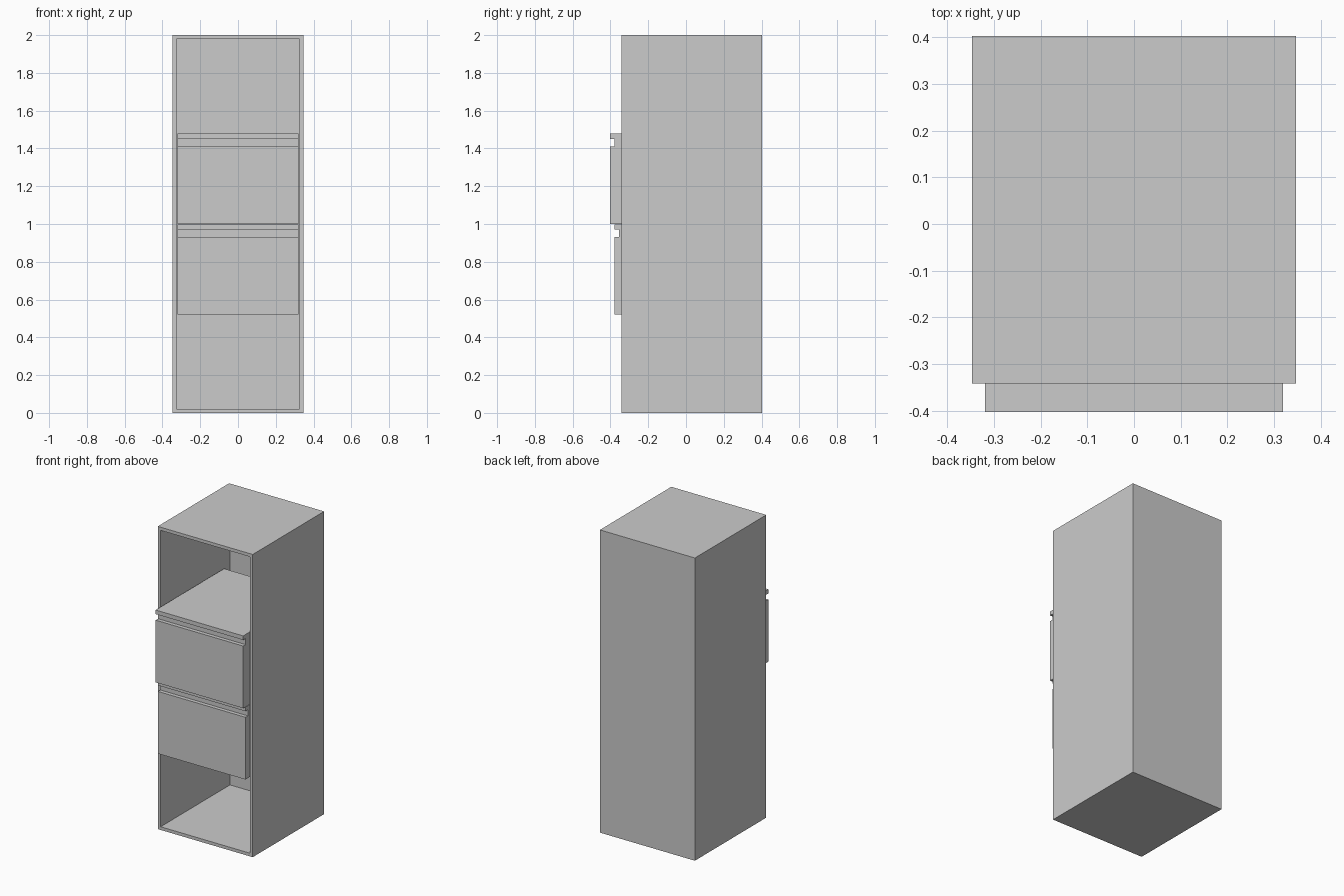
import bpy, bmesh

if "Cube" in bpy.data.objects:
    bpy.data.objects.remove(bpy.data.objects["Cube"])

HALF_W, FRONT, BACK, HEIGHT = 0.347, -0.342, 0.403, 2.0
WALL = 0.021


def extrude_profile(name, profile, half_width):
    """Extrude a closed (y, z) profile symmetrically along x."""
    bm = bmesh.new()
    face = bm.faces.new([bm.verts.new((-half_width, y, z)) for y, z in profile])
    geom = bmesh.ops.extrude_face_region(bm, geom=[face])["geom"]
    verts = [g for g in geom if isinstance(g, bmesh.types.BMVert)]
    bmesh.ops.translate(bm, verts=verts, vec=(2 * half_width, 0, 0))
    bmesh.ops.recalc_face_normals(bm, faces=bm.faces)
    mesh = bpy.data.meshes.new(name)
    bm.to_mesh(mesh)
    bm.free()
    obj = bpy.data.objects.new(name, mesh)
    bpy.context.collection.objects.link(obj)
    return obj


# Cabinet shell: box with its front face inset and pushed inward
cabinet = extrude_profile("cabinet", [(FRONT, 0), (BACK, 0), (BACK, HEIGHT), (FRONT, HEIGHT)], HALF_W)
bm = bmesh.new()
bm.from_mesh(cabinet.data)
front = min(bm.faces, key=lambda f: f.calc_center_median().y)
bmesh.ops.inset_region(bm, faces=[front], thickness=WALL, use_even_offset=True)
geom = bmesh.ops.extrude_face_region(bm, geom=[front])["geom"]
inner = [g for g in geom if isinstance(g, bmesh.types.BMVert)]
bmesh.ops.translate(bm, verts=inner, vec=(0, BACK - FRONT - WALL, 0))
if front.is_valid:
    bmesh.ops.delete(bm, geom=[front], context='FACES')
bmesh.ops.recalc_face_normals(bm, faces=bm.faces)
bm.to_mesh(cabinet.data)
bm.free()


# Drawers: full-depth blocks with a finger groove under the top lip
def drawer(name, y, z):
    depth, height, lip, groove_bottom, groove_depth = 0.715, 0.478, 0.451, 0.411, 0.025
    extrude_profile(name, [
        (y, z), (y + depth, z), (y + depth, z + height), (y, z + height),
        (y, z + lip), (y + groove_depth, z + lip),
        (y + groove_depth, z + groove_bottom), (y, z + groove_bottom)], 0.32)


drawer("upper_drawer", -0.403, 1.0)
drawer("lower_drawer", -0.379, 0.52)
